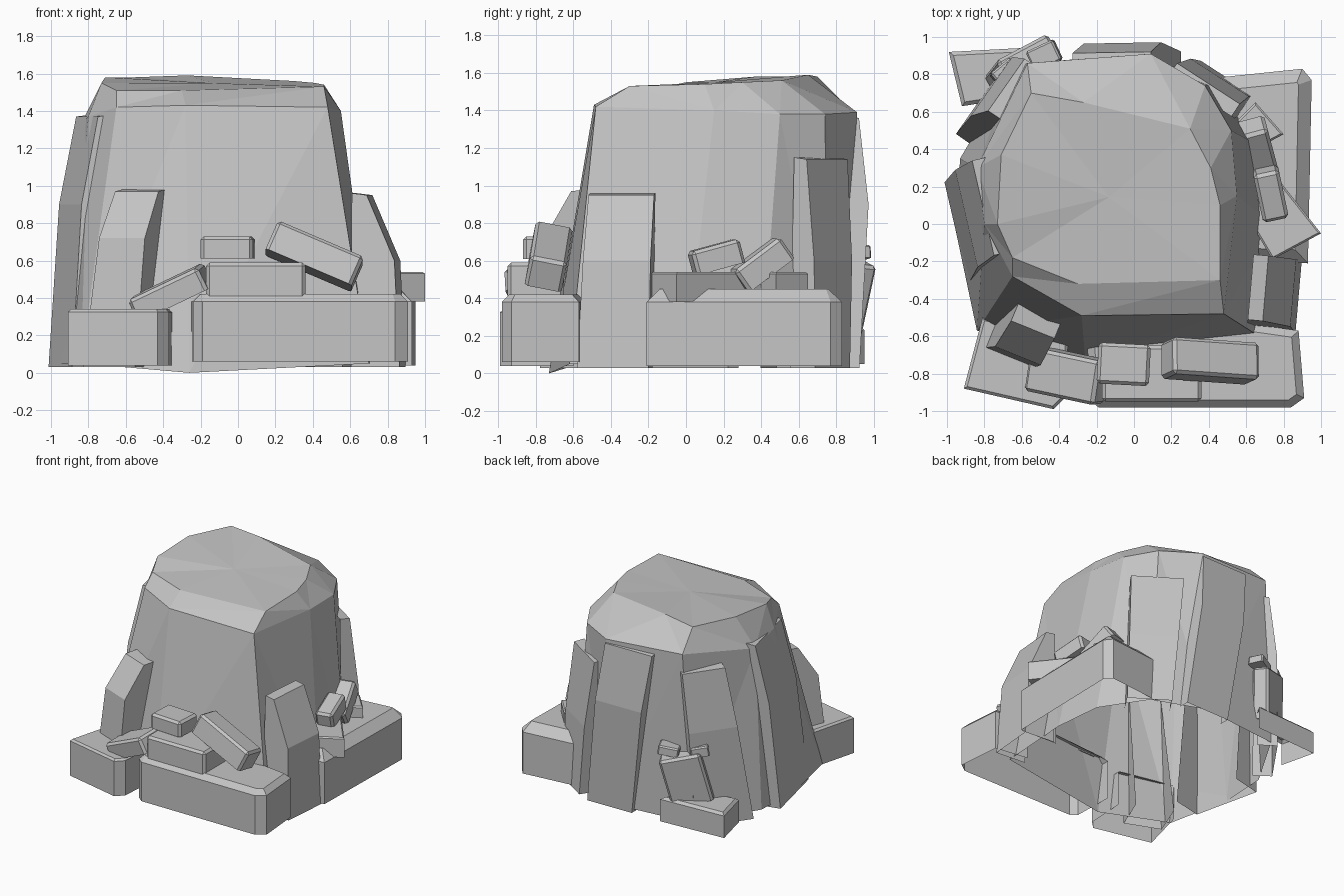
import bpy
import bmesh
from math import radians
from mathutils import Euler, Matrix, Vector

start_cube = bpy.data.objects.get("Cube")
if start_cube:
    bpy.data.objects.remove(start_cube)

# Single stone colour
STONE_COLOUR = (0.56, 0.56, 0.56, 1)
stone = bpy.data.materials.new("grey stone")
stone.use_nodes = True
stone.diffuse_color = STONE_COLOUR
shader = next(n for n in stone.node_tree.nodes if n.type == 'BSDF_PRINCIPLED')
shader.inputs["Base Color"].default_value = STONE_COLOUR
shader.inputs["Roughness"].default_value = 0.9


def finish(name, bm, matrix=None):
    mesh = bpy.data.meshes.new(name)
    bm.to_mesh(mesh)
    bm.free()
    mesh.materials.append(stone)
    obj = bpy.data.objects.new(name, mesh)
    if matrix:
        obj.matrix_world = matrix
    bpy.context.scene.collection.objects.link(obj)


def loft(rings):
    """Join closed rings of equal length and cap both ends."""
    bm = bmesh.new()
    loops = [[bm.verts.new(p) for p in ring] for ring in rings]
    count = len(loops[0])
    for low, high in zip(loops, loops[1:]):
        for i in range(count):
            j = (i + 1) % count
            bm.faces.new((low[i], low[j], high[j], high[i]))
    bm.faces.new(loops[0])
    bm.faces.new(loops[-1])
    bmesh.ops.recalc_face_normals(bm, faces=bm.faces)
    return bm


def bevel_edges(bm, width, keep):
    edges = [e for e in bm.edges if keep(e)]
    bmesh.ops.bevel(bm, geom=edges, offset=width, segments=1,
                    profile=0.5, affect='EDGES')


def remove_faces(bm, rule):
    bm.normal_update()
    bmesh.ops.delete(bm, geom=[f for f in bm.faces if rule(f)], context='FACES')


def faces_ground(face):
    return face.normal.z < -0.7


def faces_core(face):
    """True for sides turned towards the middle of the model."""
    centre = face.calc_center_median()
    outward = Vector((centre.x, centre.y, 0)).normalized()
    return face.normal.dot(outward) < -0.7


def base_slab(name, corners, bottom, top, chamfer=0.035, hollow=True):
    """Low block with a chamfered upper rim, open below and behind."""
    bm = loft([[(x, y, z) for x, y in corners] for z in (bottom, top)])
    bevel_edges(bm, chamfer, lambda e: min(v.co.z for v in e.verts) > top - 0.01)
    if hollow:
        remove_faces(bm, lambda f: faces_ground(f) or faces_core(f))
    finish(name, bm)


def chunk(name, centre, size, tilt=(0, 0, 0), chamfer=0.018):
    """Loose block, tilted by degrees about x, y and z."""
    bm = bmesh.new()
    bmesh.ops.create_cube(bm, size=1)
    bmesh.ops.scale(bm, vec=size, verts=bm.verts)
    bevel_edges(bm, chamfer, lambda e: max(v.co.z for v in e.verts) > 0)
    turn = Euler([radians(a) for a in tilt]).to_matrix().to_4x4()
    finish(name, bm, Matrix.Translation(centre) @ turn)


def leaning_slab(name, foot, facing, widths, knee, tip, skew=0, thick=0.08):
    """Bent upright plate; knee and tip are (distance inward, height)."""
    bottom = 0.03
    inner = -tip[0] - thick
    profile = [(inner, bottom), (0, bottom), (-knee[0], knee[1]),
               (-tip[0], tip[1]), (inner, tip[1] + 0.01)]
    wide, narrow = widths
    sides = []
    for side in (-0.5, 0.5):
        ring = []
        for out, z in profile:
            share = (z - bottom) / (tip[1] - bottom)
            width = wide + (narrow - wide) * share
            ring.append((out, side * width + skew * share, z))
        sides.append(ring)
    bm = loft(sides)
    remove_faces(bm, lambda f: faces_ground(f) or f.normal.x < -0.9)
    place = Matrix.Translation((*foot, 0)) @ Matrix.Rotation(radians(facing), 4, 'Z')
    finish(name, bm, place)


# Main boulder: foot, shoulder and crown outlines, hollow underneath
foot = [(.7, -.62), (-.26, -.73), (-.84, -.57), (-.95, -.05), (-.93, .35),
        (-.64, .84), (.05, .91), (.47, .75), (.7, .4), (.74, 0)]
shoulder = [(.48, -.48, 1.42), (-.28, -.49, 1.43), (-.65, -.28, 1.42),
            (-.8, 0, 1.37), (-.84, .3, 1.33), (-.57, .86, 1.42),
            (.09, .91, 1.39), (.38, .74, 1.38), (.52, .5, 1.38), (.55, .15, 1.4)]
crown = [(.46, -.3, 1.53), (-.3, -.32, 1.51), (-.65, -.18, 1.51),
         (-.73, 0, 1.55), (-.71, .37, 1.58), (-.55, .7, 1.58),
         (-.27, .65, 1.59), (.3, .51, 1.56), (.41, .3, 1.55), (.46, .1, 1.54)]
ground = [(x, y, 0 if y < -0.7 else 0.05) for x, y in foot]
boulder = loft([ground, shoulder, crown])
remove_faces(boulder, faces_ground)
bmesh.ops.poke(boulder, faces=[f for f in boulder.faces if len(f.verts) > 4])
bmesh.ops.triangulate(boulder, faces=[f for f in boulder.faces if len(f.verts) == 4])
finish("main_boulder", boulder)

# Low slabs around the foot
base_slab("front_base_slab",
          [(-.25, -.6), (-.24, -.94), (-.19, -.98), (.84, -.98), (.91, -.93),
           (.88, -.57), (.6, -.53)], .06, .42, .04)
base_slab("front_right_base_slab",
          [(-.91, -.88), (-.43, -.99), (-.37, -.93), (-.35, -.6), (-.81, -.5)], .04, .34, .015)
base_slab("left_base_slab",
          [(.6, -.2), (.93, -.21), (.95, .77), (.9, .83), (.42, .78)], .04, .45, .07)
base_slab("back_base_slab",
          [(-.99, .92), (-.92, .63), (-.6, .68), (-.43, .95)], .05, .25, .02)
base_slab("left_ledge",
          [(1, -.05), (.74, -.19), (.45, .3), (.55, .52)], .38, .54, .01, False)
base_slab("left_small_ledge",
          [(.8, .48), (.65, .65), (.55, .55), (.65, .4)], .4, .54, .01, False)

# Plates leaning on the boulder
leaning_slab("left_leaning_slab", (.88, -.39), -5, (.38, .35), (.03, .6), (.18, .95), .03)
leaning_slab("front_leaning_slab", (-.69, -.72), 248, (.3, .25), (.04, .72), (.2, .97), .08, .1)
leaning_slab("back_left_leaning_slab", (.5, .78), 57, (.34, .4), (.02, .6), (.08, 1.14), .07)
leaning_slab("back_leaning_slab", (.05, .92), 91, (.4, .42), (-.05, .9), (0, 1.36), .17)
leaning_slab("back_right_leaning_slab", (-.82, .67), 145, (.46, .34), (.01, .8), (.07, 1.27), -.14)
leaning_slab("right_leaning_slab", (-.95, -.05), 193, (.56, .52), (.07, .9), (.17, 1.37), -.1)

# Loose rubble on the front slabs
chunk("front_long_chunk", (.095, -.8, .5), (.53, .3, .18))
chunk("front_small_chunk", (-.055, -.75, .67), (.28, .22, .12), (0, 0, -3))
chunk("front_tilted_chunk", (.41, -.73, .625), (.5, .2, .17), (-12, 23, -4))
chunk("front_sloping_chunk", (-.36, -.81, .43), (.42, .24, .13), (8, -25, -12))

# Loose rubble on the left slabs
chunk("left_tilted_chunk", (.66, .4, .58), (.16, .31, .14), (36, 0, 15))
chunk("left_small_chunk", (.73, .16, .62), (.14, .27, .13), (15, 0, 12))

# Rubble at the back
chunk("back_leaning_chunk", (-.6, .85, .42), (.32, .13, .4), (-6, 14, 28))
chunk("back_pebble_a", (-.68, .8, .65), (.14, .12, .08), (0, 8, 40), .01)
chunk("back_pebble_b", (-.48, .9, .64), (.16, .12, .07), (0, -8, 25), .01)
